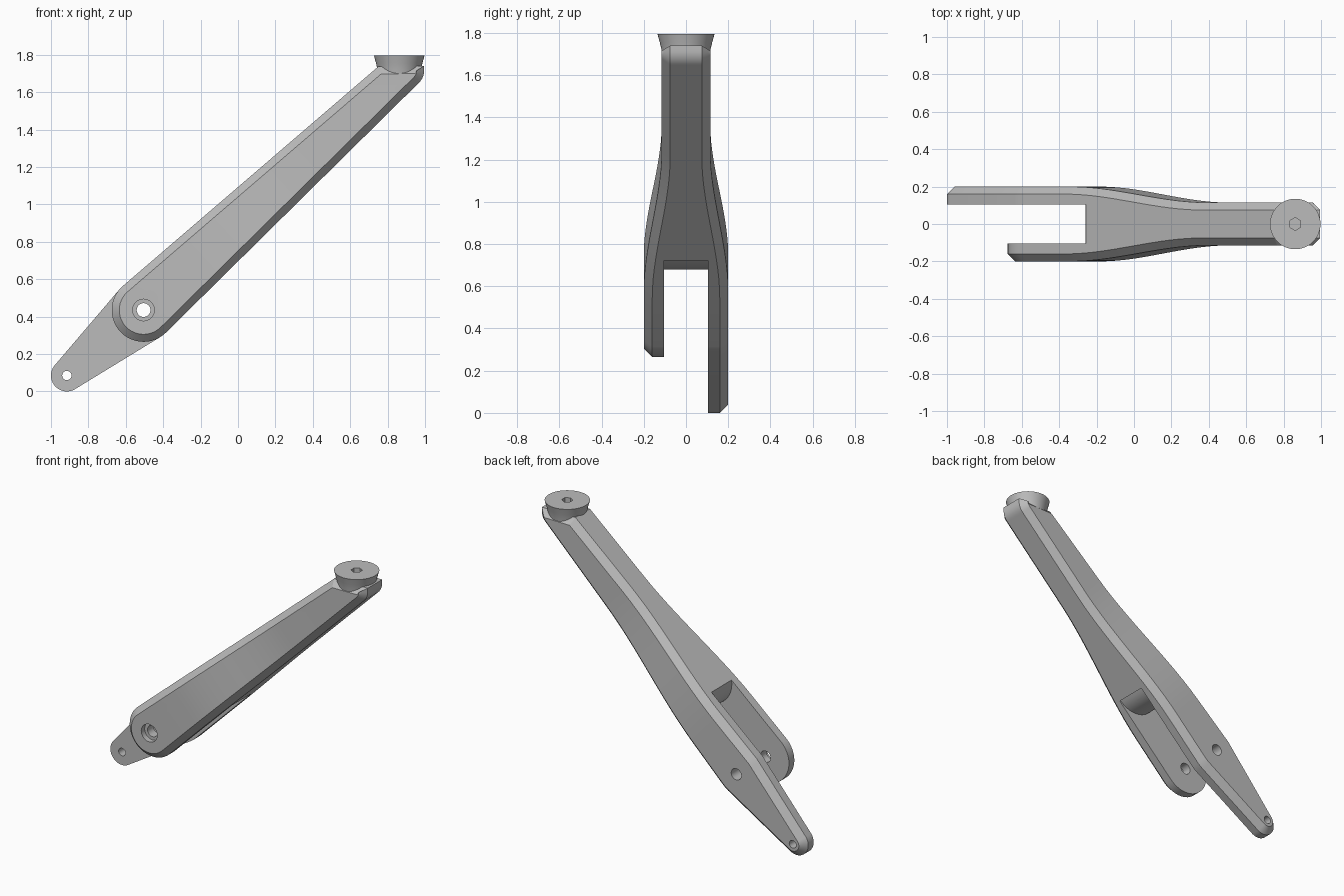
import bpy, bmesh, math
from mathutils import Vector
from mathutils.geometry import convex_hull_2d

if "Cube" in bpy.data.objects:
    bpy.data.objects.remove(bpy.data.objects["Cube"])

grey = bpy.data.materials.new("plain_grey")
grey.diffuse_color = (0.5, 0.5, 0.5, 1)
grey.use_nodes = True
grey.node_tree.nodes["Principled BSDF"].inputs["Base Color"].default_value = grey.diffuse_color

PIVOT, TIP = (-0.505, 0.435), (-0.915, 0.085)
AXIS = Vector((0.74, 0, 0.67)).normalized()   # direction along the arm
T0, T1 = 0.25, 1.2                            # where the arm narrows


def arc(c, r, a0=0, a1=360, n=48):
    return [Vector((c[0] + r * math.cos(math.radians(a0 + (a1 - a0) * i / n)),
                    c[1] + r * math.sin(math.radians(a0 + (a1 - a0) * i / n))))
            for i in range(n + (0 if a1 - a0 == 360 else 1))]


def hull(pts):
    p = [pts[i] for i in convex_hull_2d(pts)]
    area = sum(a.x * b.y - a.y * b.x for a, b in zip(p, p[1:] + p[:1]))
    return p if area > 0 else p[::-1]


def inset(p, d):
    out = []
    for i, v in enumerate(p):
        e1 = (v - p[i - 1]).normalized()
        e2 = (p[(i + 1) % len(p)] - v).normalized()
        n1, n2 = Vector((-e1.y, e1.x)), Vector((-e2.y, e2.x))
        out.append(v + (n1 + n2) * d / (1 + n1.dot(n2)))
    return out


def loft(rings):
    """Closed solid through (outline, y) rings."""
    bm = bmesh.new()
    vs = [[bm.verts.new((p.x, y, p.y)) for p in pts] for pts, y in rings]
    n = len(vs[0])
    for a, b in zip(vs, vs[1:]):
        for i in range(n):
            bm.faces.new((a[i], a[(i + 1) % n], b[(i + 1) % n], b[i]))
    bm.faces.new(vs[0])
    bm.faces.new(vs[-1])
    bmesh.ops.recalc_face_normals(bm, faces=bm.faces)
    return bm


def to_object(bm, name):
    me = bpy.data.meshes.new(name)
    bm.to_mesh(me)
    bm.free()
    ob = bpy.data.objects.new(name, me)
    bpy.context.collection.objects.link(ob)
    me.materials.append(grey)
    return ob


def select(ob):
    bpy.ops.object.select_all(action='DESELECT')
    ob.select_set(True)
    bpy.context.view_layer.objects.active = ob


def cut(ob, cutter):
    m = ob.modifiers.new("cut", 'BOOLEAN')
    m.operation, m.solver, m.object = 'DIFFERENCE', 'EXACT', cutter
    select(ob)
    bpy.ops.object.modifier_apply(modifier=m.name)
    bpy.data.objects.remove(cutter)


def prism(pts, y0, y1):
    return to_object(loft([(pts, y0), (pts, y1)]), "cutter")


def smooth(ob):
    select(ob)
    bpy.ops.object.shade_smooth_by_angle(angle=math.radians(25))


def arm_half(name, outline, side, holes):
    # outline with a chamfered outer edge
    bm = loft([(outline, 0), (outline, side * 0.16), (inset(outline, 0.04), side * 0.2)])
    # cross cuts, then the smooth narrowing toward the top
    steps = 14
    for i in range(steps + 1):
        t = T0 + (T1 - T0) * i / steps
        bmesh.ops.bisect_plane(bm, geom=bm.verts[:] + bm.edges[:] + bm.faces[:],
                               plane_co=AXIS * t, plane_no=AXIS)
    for v in bm.verts:
        if abs(v.co.y) > 0.01:
            u = min(1, max(0, (v.co.dot(AXIS) - T0) / (T1 - T0)))
            v.co.y -= side * 0.085 * u * u * (3 - 2 * u)
    ob = to_object(bm, name)
    # fork slot with a rounded bottom
    slot = arc((-0.095, 0.845), 0.165, 135, 315, 32)
    slot += [Vector((0.25, 0.5)), Vector((-0.4, -0.6)), Vector((-1.6, 0.0)), Vector((-0.6, 1.35))]
    cut(ob, prism(slot, -0.104, 0.104))
    for c, r, y0, y1 in holes:
        cut(ob, prism(arc(c, r, n=20), y0, y1))
    # drop the hidden faces where the halves meet
    bm = bmesh.new()
    bm.from_mesh(ob.data)
    inner = [f for f in bm.faces if all(abs(v.co.y) < 1e-4 for v in f.verts)]
    bmesh.ops.delete(bm, geom=inner, context='FACES')
    bm.to_mesh(ob.data)
    bm.free()
    return ob


# forked arm: short front prong, long back prong
end = arc((0.905, 1.715), 0.09, -60, 0, 10) + [Vector((0.995, 1.74)), Vector((0.75, 1.737))]
short = hull(arc(PIVOT, 0.17) + end)
long = hull(arc(PIVOT, 0.17) + arc(TIP, 0.085) + end)
front = arm_half("forked_arm", short, -1,
                 [(PIVOT, 0.037, -0.3, -0.05), (PIVOT, 0.058, -0.3, -0.165)])
back = arm_half("back_half", long, 1,
                [(PIVOT, 0.037, 0.05, 0.3), (TIP, 0.025, 0.05, 0.3)])
select(front)
back.select_set(True)
bpy.ops.object.join()
bm = bmesh.new()
bm.from_mesh(front.data)
bmesh.ops.remove_doubles(bm, verts=bm.verts, dist=1e-5)
bm.to_mesh(front.data)
bm.free()
smooth(front)

# flared round hub on the top end
bm = bmesh.new()
rings = []
for r, z in [(0.112, 1.69), (0.116, 1.72), (0.124, 1.755), (0.135, 1.795)]:
    rings.append([bm.verts.new((0.862 + p.x, p.y, z)) for p in arc((0, 0), r)])
for a, b in zip(rings, rings[1:]):
    for i in range(48):
        j = (i + 1) % 48
        bm.faces.new((a[i], a[j], b[j], b[i]))
bm.faces.new(rings[0][::-1])
bm.faces.new(rings[-1])
hub = to_object(bm, "top_hub")
bpy.ops.mesh.primitive_cylinder_add(vertices=6, radius=0.034, depth=0.1, location=(0.862, 0, 1.795))
cut(hub, bpy.context.object)
smooth(hub)
